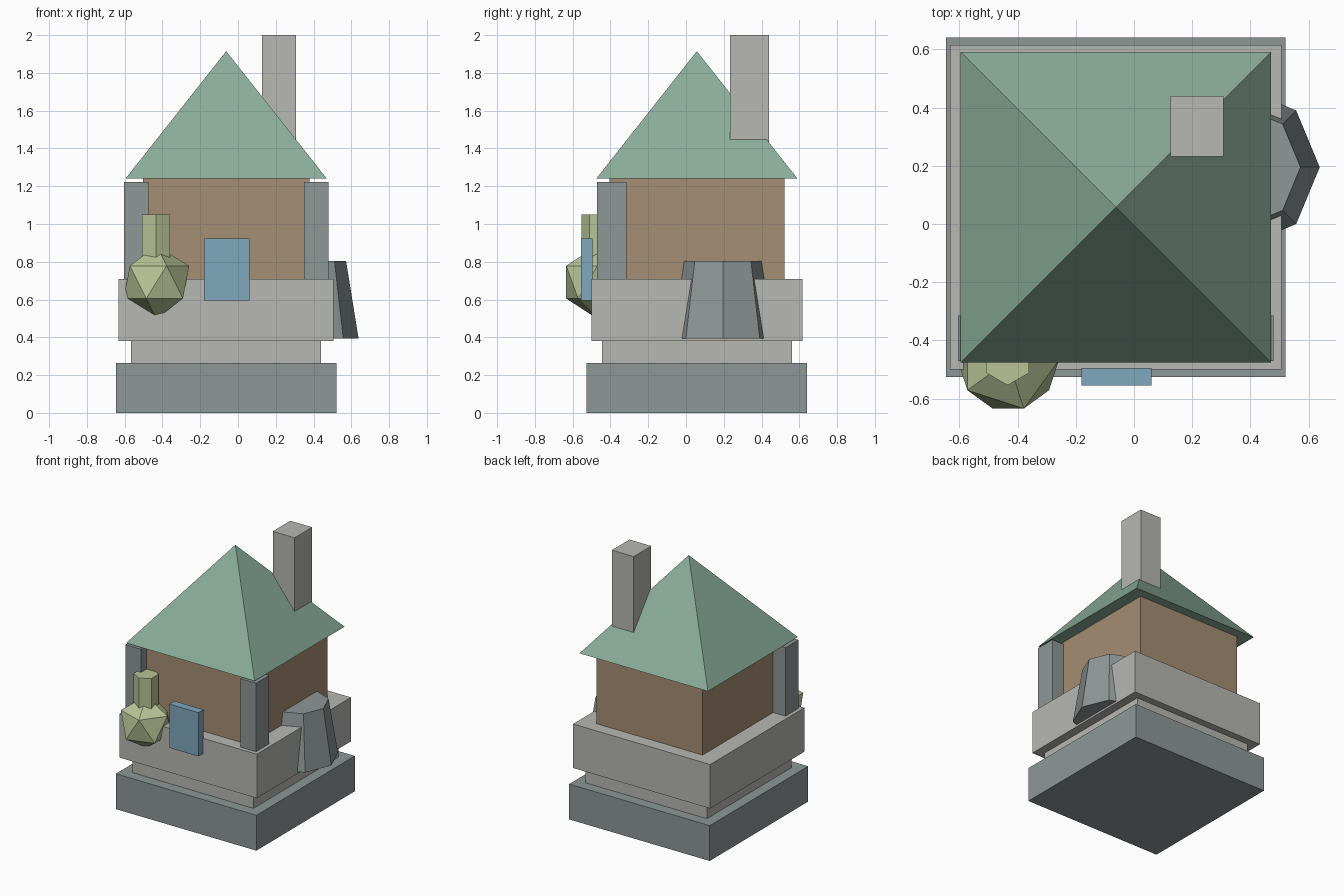
import bpy
from math import pi

cube = bpy.data.objects.get("Cube")
if cube:
    bpy.data.objects.remove(cube, do_unlink=True)


def material(name, *srgb):
    """Flat material from 0-255 display colour."""
    linear = [((c / 255 + 0.055) / 1.055) ** 2.4 for c in srgb] + [1]
    mat = bpy.data.materials.new(name)
    mat.use_nodes = True
    mat.diffuse_color = linear
    bsdf = next(n for n in mat.node_tree.nodes if n.type == "BSDF_PRINCIPLED")
    bsdf.inputs["Base Color"].default_value = linear
    return mat


pale_stone = material("pale stone", 183, 183, 178)
grey_stone = material("grey stone", 142, 151, 151)
wall_brown = material("wall brown", 165, 142, 115)
roof_green = material("roof green", 138, 173, 154)
leaf_green = material("leaf green", 184, 196, 150)
door_blue = material("door blue", 126, 168, 188)


def finish(name, mat):
    obj = bpy.context.object
    obj.name = name
    obj.data.name = name
    obj.data.materials.append(mat)
    return obj


def box(name, mat, x, y, z):
    """Box spanning the given (low, high) ranges."""
    spans = (x, y, z)
    bpy.ops.mesh.primitive_cube_add(size=1, location=[(a + b) / 2 for a, b in spans])
    bpy.context.object.scale = [b - a for a, b in spans]
    bpy.ops.object.transform_apply(location=False, rotation=False)
    return finish(name, mat)


def prism(name, mat, sides, r_low, r_high, x, y, z, turn=0):
    """Upright prism, frustum or pyramid between two heights."""
    bpy.ops.mesh.primitive_cone_add(
        vertices=sides, radius1=r_low, radius2=r_high, depth=z[1] - z[0],
        location=(x, y, sum(z) / 2), rotation=(0, 0, turn))
    return finish(name, mat)


# Tower axis
CX, CY = -0.0625, 0.0575


def tier(name, mat, half_x, half_y, z):
    return box(name, mat, (CX - half_x, CX + half_x), (CY - half_y, CY + half_y), z)


# Stacked body
tier("base_plinth", grey_stone, 0.583, 0.583, (0, 0.265))
tier("recessed_course", pale_stone, 0.503, 0.503, (0.265, 0.38))
tier("stone_storey", pale_stone, 0.569, 0.558, (0.38, 0.71))
tier("upper_walls", wall_brown, 0.44, 0.463, (0.71, 1.24))

# Roof and chimney
prism("pyramid_roof", roof_green, 4, 0.533 * 2 ** 0.5, 0, CX, CY, (1.24, 1.915), pi / 4)
box("chimney", pale_stone, (0.126, 0.307), (0.232, 0.44), (1.3, 2.0))

# Front corner pillars
for side, sign in (("left", 1), ("right", -1)):
    inner, outer = CX + sign * 0.412, CX + sign * 0.542
    box(side + "_pillar", grey_stone, sorted((inner, outer)), (-0.47, -0.315), (0.71, 1.223))

# Door panel
box("door_panel", door_blue, (-0.18, 0.06), (-0.555, -0.495), (0.595, 0.923))

# Tapered buttress on the left flank
prism("buttress", grey_stone, 8, 0.276, 0.21, 0.362, 0.195, (0.395, 0.805))

# Faceted bush with its stalk
bpy.ops.mesh.primitive_ico_sphere_add(subdivisions=1, radius=0.194, location=(-0.432, -0.469, 0.692))
finish("bush", leaf_green)
prism("bush_stalk", leaf_green, 6, 0.085, 0.085, -0.434, -0.469, (0.7, 1.05))
